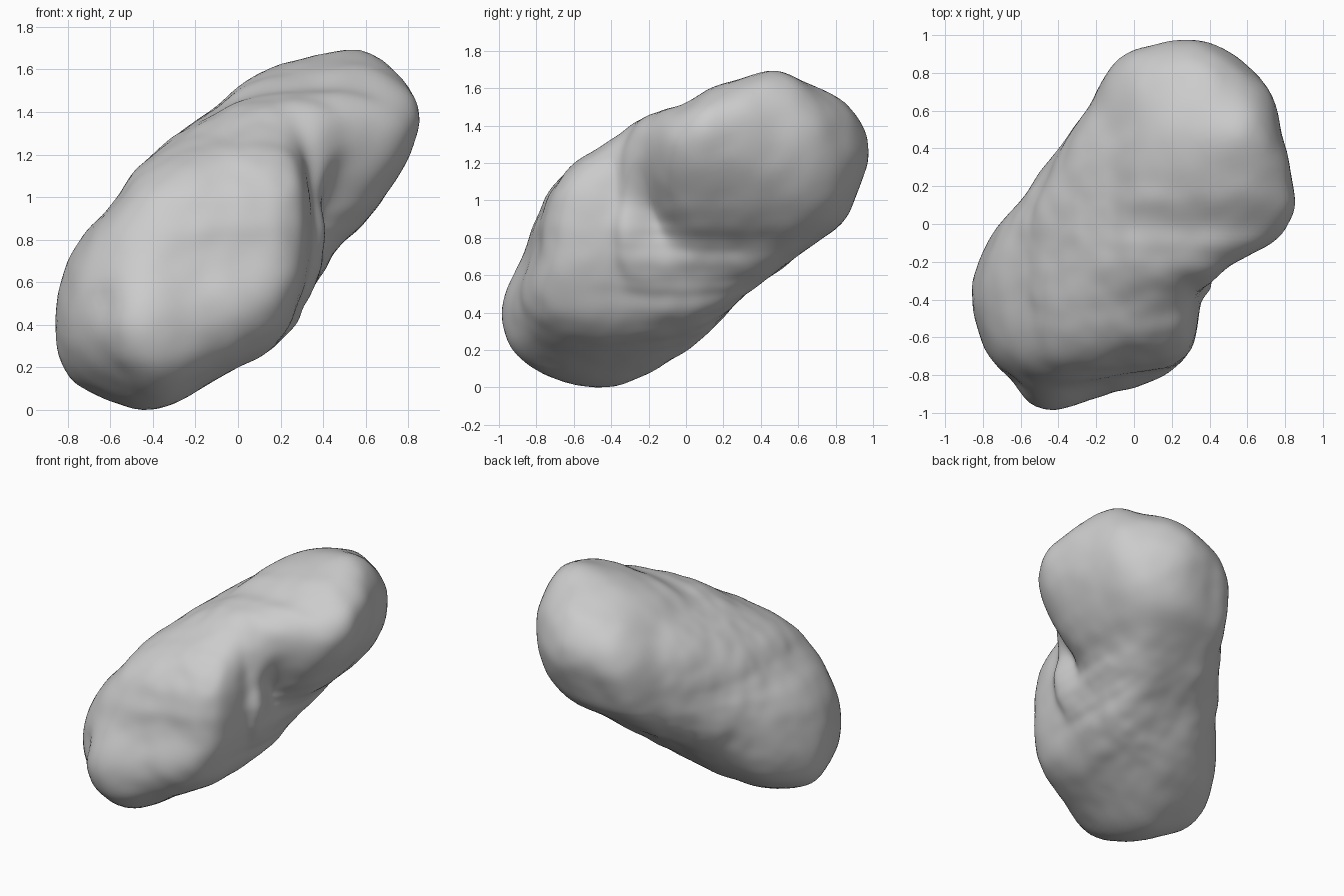
import bpy, bmesh, math
from mathutils import Vector, noise

if "Cube" in bpy.data.objects:
    bpy.data.objects.remove(bpy.data.objects["Cube"])

CENTRE = Vector((0, 0, .87))
BINS = 72
ROUNDNESS = 5.5

# Profile curves of the boulder in the XZ, YZ and XY planes
FRONT = [(.87, 1.32), (.84, 1.5), (.65, 1.72), (.53, 1.74), (.19, 1.67), (0, 1.56),
         (-.14, 1.43), (-.32, 1.3), (-.48, 1.16), (-.6, 1), (-.76, .83), (-.84, .66),
         (-.88, .47), (-.87, .31), (-.77, .15), (-.6, .05), (-.44, 0), (-.24, .05),
         (.03, .23), (.15, .29), (.27, .41), (.36, .59), (.47, .77), (.64, .93), (.79, 1.12)]
SIDE = [(1, 1.27), (.89, 1.53), (.71, 1.63), (.44, 1.74), (.12, 1.63), (0, 1.55),
        (-.25, 1.46), (-.41, 1.34), (-.6, 1.23), (-.74, 1.08), (-.84, .87), (-.9, .7),
        (-1, .49), (-.99, .33), (-.9, .17), (-.7, .05), (-.5, 0), (-.3, .03),
        (-.12, .12), (.07, .25), (.33, .52), (.6, .71), (.85, .89), (.93, 1.06)]
TOP = [(.87, .1), (.84, .29), (.75, .7), (.58, .86), (.4, .97), (.26, 1), (.08, .96),
       (-.08, .9), (-.16, .82), (-.26, .62), (-.4, .4), (-.55, .19), (-.75, -.02),
       (-.84, -.19), (-.88, -.35), (-.84, -.56), (-.76, -.73), (-.55, -.95), (-.42, -1),
       (-.23, -.95), (.16, -.81), (.29, -.72), (.35, -.58), (.37, -.39), (.48, -.25),
       (.76, -.11), (.84, 0)]


def polar(outline, i, j):
    """Turn a closed outline into distances from its centre, one per angle."""
    pts = [Vector((a - CENTRE[i], b - CENTRE[j])) for a, b in outline]
    table = []
    for k in range(BINS):
        angle = math.tau * k / BINS
        ray = Vector((math.cos(angle), math.sin(angle)))
        best = 0
        for p, q in zip(pts, pts[1:] + pts[:1]):
            edge = q - p
            det = ray.cross(edge)
            if abs(det) < 1e-9:
                continue
            dist, along = p.cross(edge) / det, p.cross(ray) / det
            if dist > 0 and -1e-6 <= along <= 1 + 1e-6:
                best = max(best, dist)
        table.append(best or table[-1])
    return table


def slot(a, b):
    return (math.atan2(b, a) / math.tau * BINS) % BINS


def lookup(table, a, b):
    s = slot(a, b)
    k = int(s)
    f = s - k
    return table[k % BINS] * (1 - f) + table[(k + 1) % BINS] * f


# Waist hollow between the two lobes
hollow = Vector((.89, -.4, .2)).normalized()
lengthwise = Vector((.57, .62, .53))
lengthwise = (lengthwise - hollow * lengthwise.dot(hollow)).normalized()


def carve(d):
    if d.dot(hollow) < 0:
        return 1
    off = d - hollow
    along = off.dot(lengthwise)
    across = (off - lengthwise * along).length
    return 1 - .33 * math.exp(-(along / .32) ** 2 - (across / .48) ** 2)


planes = [(0, 2), (1, 2), (0, 1)]
targets = [polar(o, i, j) for o, (i, j) in zip((FRONT, SIDE, TOP), planes)]
tables = [list(t) for t in targets]

# Sphere pushed out to the blended limits of the three profiles
bm = bmesh.new()
bmesh.ops.create_icosphere(bm, subdivisions=6, radius=1)
dirs = [v.co.normalized() for v in bm.verts]
carves = [carve(d) for d in dirs]
ROUNDS = 9
for step in range(ROUNDS):
    for v, d, c in zip(bm.verts, dirs, carves):
        total = 0
        for table, (i, j) in zip(tables, planes):
            total += (math.hypot(d[i], d[j]) / lookup(table, d[i], d[j])) ** ROUNDNESS
        v.co = d * c / total ** (1 / ROUNDNESS)
    for _ in range(6):
        bmesh.ops.smooth_vert(bm, verts=bm.verts, factor=.5,
                              use_axis_x=True, use_axis_y=True, use_axis_z=True)
    if step == ROUNDS - 1:
        break
    # Ease the limits so the rounded body still fills each profile
    for table, target, (i, j) in zip(tables, targets, planes):
        reach = [0] * BINS
        for v in bm.verts:
            k = round(slot(v.co[i], v.co[j])) % BINS
            reach[k] = max(reach[k], math.hypot(v.co[i], v.co[j]))
        ratio = [t / r if r else 1 for t, r in zip(target, reach)]
        for k in range(BINS):
            mean = (ratio[k - 1] + ratio[k] + ratio[(k + 1) % BINS]) / 3
            table[k] = min(max(table[k] * mean, target[k] * .9), target[k] * 1.28)

# Small pit and gentle surface lumps
pit = Vector((-.62, -.85, -.34)).normalized()
for v in bm.verts:
    d = v.co.normalized()
    lumps = noise.noise(v.co * 4) * .012 + noise.noise(v.co * 9) * .005
    v.co += d * (lumps - .03 * math.exp(-((d - pit).length / .07) ** 2))

# Stand the boulder on the ground
ground = min(v.co.z for v in bm.verts)
bmesh.ops.translate(bm, verts=bm.verts, vec=(0, 0, -ground))

mesh = bpy.data.meshes.new("boulder")
bm.to_mesh(mesh)
bm.free()
mesh.shade_smooth()
boulder = bpy.data.objects.new("boulder", mesh)
bpy.context.collection.objects.link(boulder)

# Plain grey stone
stone = bpy.data.materials.new("grey_stone")
stone.use_nodes = True
colour = (.6, .6, .6, 1)
stone.diffuse_color = colour
stone.node_tree.nodes["Principled BSDF"].inputs["Base Color"].default_value = colour
mesh.materials.append(stone)
